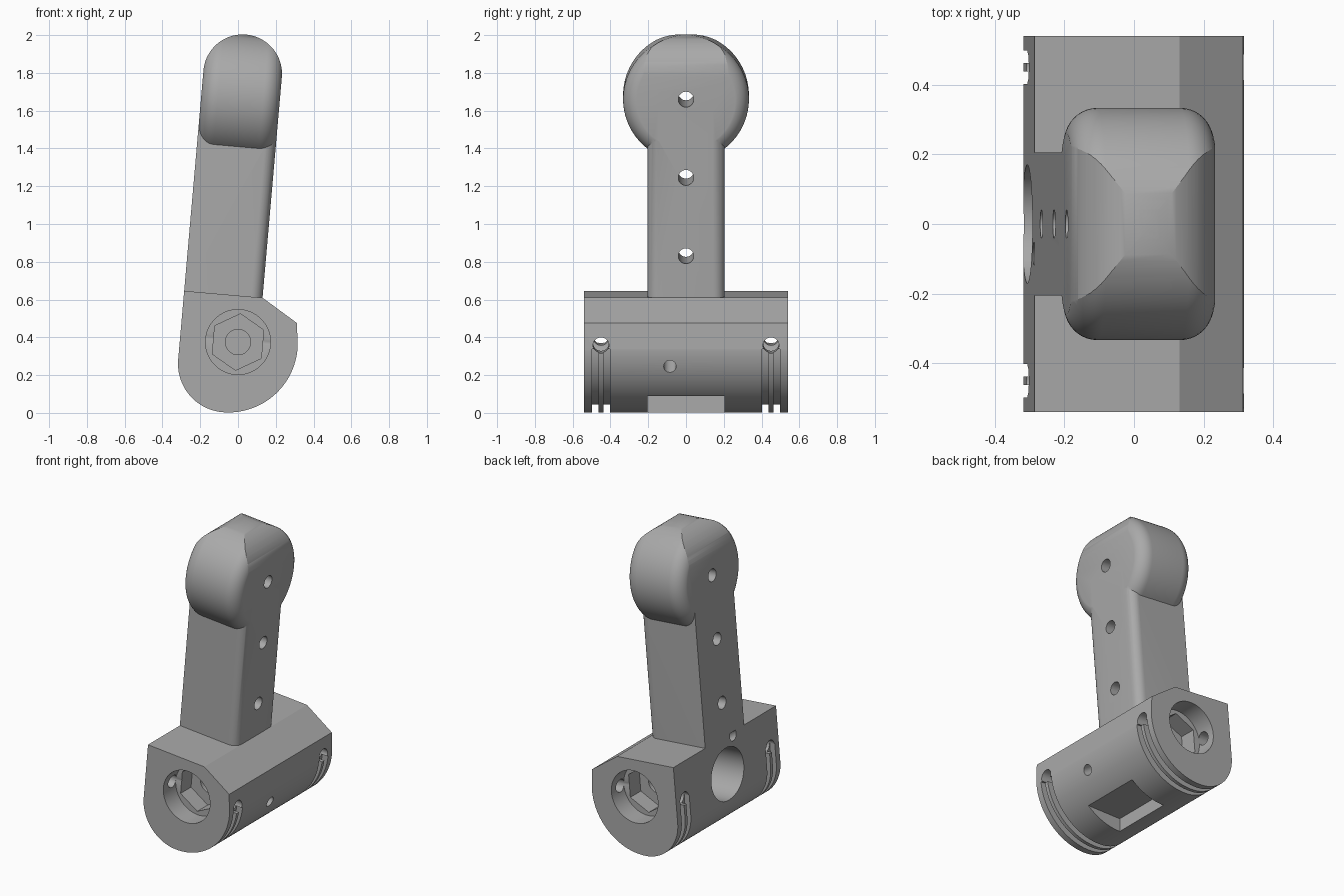
import bpy, bmesh, math
from math import sin, cos, pi, radians
from mathutils import Matrix, Vector

cube = bpy.data.objects.get("Cube")
if cube:
    bpy.data.objects.remove(cube, do_unlink=True)

grey = bpy.data.materials.new("plain_grey")
grey.use_nodes = True
grey.diffuse_color = (0.4, 0.4, 0.4, 1)
grey.node_tree.nodes["Principled BSDF"].inputs["Base Color"].default_value = (0.4, 0.4, 0.4, 1)

# The whole lever leans; its frame is centred on the end bore
LEAN = Matrix.Translation((0, 0, 0.375)) @ Matrix.Rotation(radians(5), 4, 'Y')
LEFT, RIGHT, TOP = -0.3075, 0.109, 0.245
MID, HALF = (LEFT + RIGHT) / 2, (RIGHT - LEFT) / 2


def finish(name, bm, matrix=LEAN):
    bmesh.ops.recalc_face_normals(bm, faces=bm.faces)
    bm.transform(matrix)
    mesh = bpy.data.meshes.new(name)
    bm.to_mesh(mesh)
    bm.free()
    mesh.materials.append(grey)
    obj = bpy.data.objects.new(name, mesh)
    bpy.context.collection.objects.link(obj)
    return obj


def prism(name, outline, y0, y1, matrix=LEAN):
    """Extrude an x-z outline along y."""
    bm = bmesh.new()
    face = bm.faces.new([bm.verts.new((x, y0, z)) for x, z in outline])
    new = bmesh.ops.extrude_face_region(bm, geom=[face])["geom"]
    bmesh.ops.translate(bm, vec=(0, y1 - y0, 0),
                        verts=[v for v in new if isinstance(v, bmesh.types.BMVert)])
    return finish(name, bm, matrix)


def rod(name, a, b, radius, sides=48):
    """Cylinder between two points."""
    a, b = Vector(a), Vector(b)
    bm = bmesh.new()
    place = Matrix.Translation((a + b) / 2) @ (b - a).to_track_quat('Z', 'Y').to_matrix().to_4x4()
    bmesh.ops.create_cone(bm, cap_ends=True, segments=sides, radius1=radius, radius2=radius,
                          depth=(b - a).length, matrix=place)
    return finish(name, bm)


def combine(obj, other, operation):
    mod = obj.modifiers.new("shape", 'BOOLEAN')
    mod.operation, mod.solver, mod.object = operation, 'EXACT', other
    bpy.context.view_layer.objects.active = obj
    bpy.ops.object.modifier_apply(modifier=mod.name)
    bpy.data.objects.remove(other, do_unlink=True)


def cut(obj, other):
    combine(obj, other, 'DIFFERENCE')


def arc(cx, cz, r, start, end, steps):
    angles = [radians(start + (end - start) * i / steps) for i in range(steps + 1)]
    return [(cx + r * cos(t), cz + r * sin(t)) for t in angles]


def belly(offset):
    """Rounded underside from the right wall round to the left wall."""
    big = arc(-0.05, -0.01, 0.367 + offset, 0, -90, 40)
    small = arc(-0.05, -0.1195, 0.2575 + offset, -90, -180, 30)
    return big + small[1:]


# Base housing
base = prism("base_housing", [(LEFT, TOP), (RIGHT, TOP), (0.303, 0.127)] + belly(0), -0.54, 0.54)

# Stepped end bores: round, hexagonal, then a narrow blind hole
for s in (-1, 1):
    cut(base, rod("bore_cutter", (0, s * 0.41, 0), (0, s * 0.6, 0), 0.172, 64))
    hexagon = [(0.15 * sin(i * pi / 3), 0.15 * cos(i * pi / 3)) for i in range(6)]
    cut(base, prism("hex_cutter", hexagon, s * 0.30, s * 0.45))
    cut(base, rod("pin_cutter", (0, s * 0.2, 0), (0, s * 0.4, 0), 0.067))
    # Strap holes and the twin grooves running under the housing
    cut(base, rod("strap_cutter", (-0.5, s * 0.45, 0.01), (0.5, s * 0.45, 0.01), 0.042, 32))
    for y in (0.42, 0.48):
        outer = belly(0.06) + [(LEFT - 0.06, 0.015)]
        inner = belly(-0.042) + [(LEFT + 0.035, 0.015)]
        cut(base, prism("groove_cutter", outer + inner[::-1], s * y - 0.018, s * y + 0.018))

# Round side chamber, sloping cable hole and underside pocket
cut(base, rod("chamber_cutter", (-0.5, 0, 0), (0.14, 0, 0), 0.17, 64))
cut(base, rod("cable_cutter", (0.43, -0.085, -0.17), (-0.43, -0.085, 0.29), 0.033, 32))
pocket = [(-0.06, -0.1), (0.3, -0.1), (0.3, 0.09), (-0.06, 0.09)]
cut(base, prism("pocket_cutter", pocket, -0.205, 0.205, Matrix.Identity(4)))

# Stem: sharp at the left, rounded upright edges at the right
bm = bmesh.new()
place = Matrix.Translation((MID, 0, (TOP + 1.25) / 2)) @ Matrix.Diagonal((2 * HALF, 0.41, 1.25 - TOP, 1))
bmesh.ops.create_cube(bm, size=1, matrix=place)
edges = [e for e in bm.edges if all(v.co.x > 0 for v in e.verts)
         and abs(e.verts[0].co.z - e.verts[1].co.z) > 0.5]
bmesh.ops.bevel(bm, geom=edges, offset=0.06, segments=8, profile=0.5, affect='EDGES')
handle = finish("handle", bm)

# Knob: disc with rounded rims, trimmed by a round-topped slab
bm = bmesh.new()
place = Matrix.Translation((MID, 0, 1.293)) @ Matrix.Rotation(pi / 2, 4, 'Y')
bmesh.ops.create_cone(bm, cap_ends=True, segments=96, radius1=0.333, radius2=0.333,
                      depth=2 * HALF + 0.004, matrix=place)
rims = [e for e in bm.edges if abs(e.verts[0].co.x - e.verts[1].co.x) < 0.01]
bmesh.ops.bevel(bm, geom=rims, offset=0.09, segments=10, profile=0.5, affect='EDGES')
knob = finish("knob", bm)
slab = [(LEFT, 0.8), (RIGHT, 0.8)] + arc(MID, 1.417, HALF, 0, 180, 48)
combine(knob, prism("slab_cutter", slab, -0.5, 0.5), 'INTERSECT')
combine(handle, knob, 'UNION')

# Three cross holes along the handle
for z in (0.467, 0.883, 1.299):
    cut(handle, rod("hole_cutter", (-0.6, 0, z), (0.5, 0, z), 0.041, 32))

for obj in (base, handle):
    bpy.ops.object.select_all(action='DESELECT')
    obj.select_set(True)
    bpy.context.view_layer.objects.active = obj
    bpy.ops.object.shade_smooth_by_angle(angle=radians(25))
